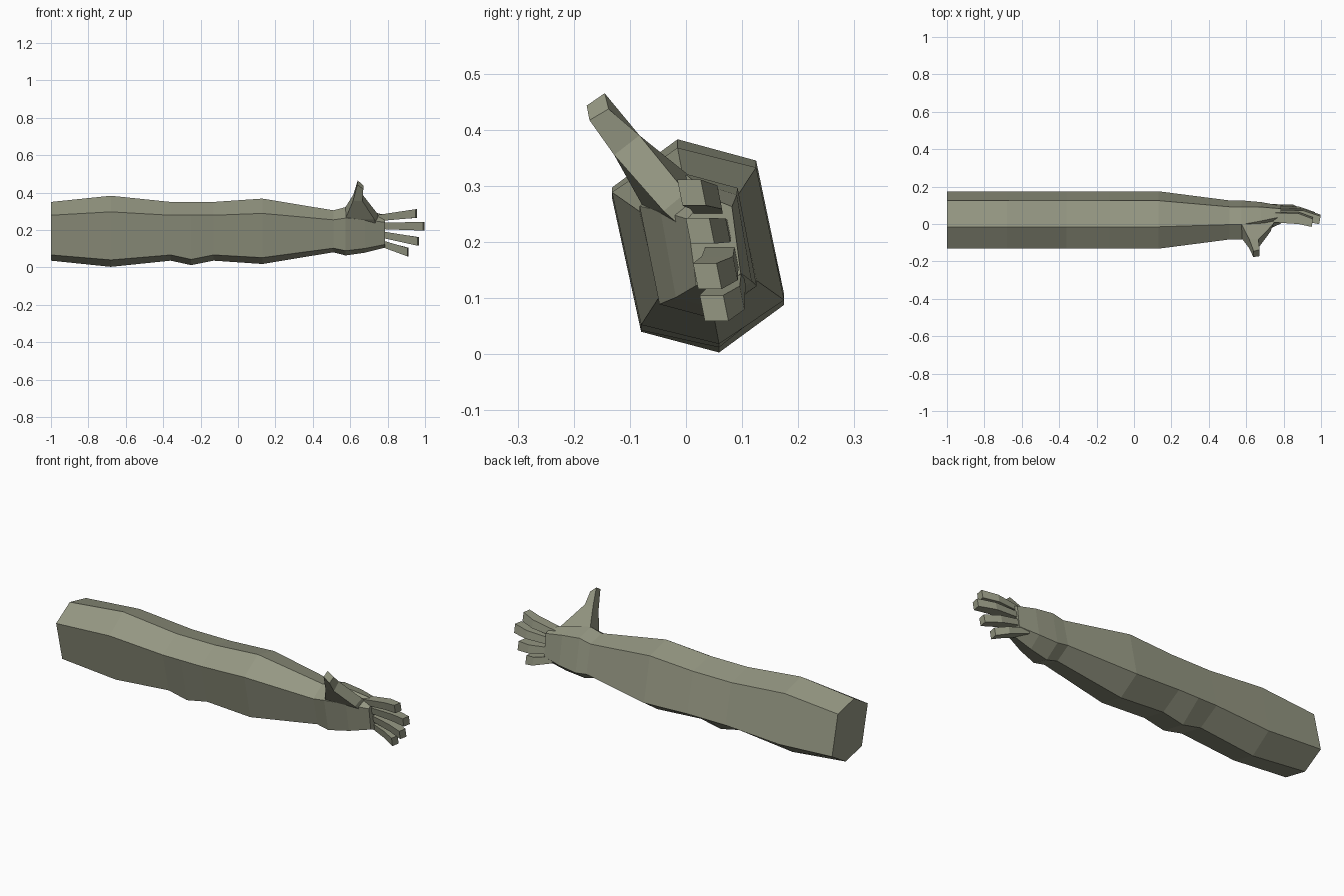
import bpy, bmesh

if "Cube" in bpy.data.objects:
    bpy.data.objects.remove(bpy.data.objects["Cube"])

skin = bpy.data.materials.new("olive_grey")
skin.diffuse_color = (0.30, 0.31, 0.225, 1)
skin.use_nodes = True
skin.node_tree.nodes["Principled BSDF"].inputs["Base Color"].default_value = skin.diffuse_color


def loft(name, rings):
    """Join equal-length rings of points into a closed flat-shaded solid."""
    bm = bmesh.new()
    loops = [[bm.verts.new(p) for p in ring] for ring in rings]
    n = len(loops[0])
    for a, b in zip(loops, loops[1:]):
        for i in range(n):
            j = (i + 1) % n
            bm.faces.new((a[i], a[j], b[j], b[i]))
    bm.faces.new(loops[0])
    bm.faces.new(loops[-1])
    bmesh.ops.recalc_face_normals(bm, faces=bm.faces)
    me = bpy.data.meshes.new(name)
    bm.to_mesh(me)
    bm.free()
    me.materials.append(skin)
    ob = bpy.data.objects.new(name, me)
    bpy.context.collection.objects.link(ob)
    return ob


# Tilted six-sided cross-section, as (y, z) offsets from the arm axis
HEX = [(-0.037, 0.19), (0.103, 0.152), (0.153, -0.105),
       (0.037, -0.19), (-0.102, -0.153), (-0.154, 0.104)]


def hex_ring(x, sy, sz, cy=0.022, cz=0.193, drop=0):
    return [(x, cy + sy * y, cz + sz * z - (drop if i in (3, 4) else 0))
            for i, (y, z) in enumerate(HEX)]


# Arm, wrist and palm in one body
loft("arm_and_palm", [
    hex_ring(-1.0, 1, 0.826),
    hex_ring(-0.68, 1, 1),
    hex_ring(-0.36, 1, 0.826),
    hex_ring(-0.25, 1, 0.826, drop=0.024),   # elbow bump
    hex_ring(-0.13, 1, 0.826),
    hex_ring(0.13, 1, 0.92),
    hex_ring(0.51, 0.68, 0.59),
    hex_ring(0.575, 0.68, 0.68),
    hex_ring(0.68, 0.53, 0.60, 0.036),
    hex_ring(0.785, 0.31, 0.46, 0.05),
])


# Fingers: bent boxes with a tilted cross-section
def finger(name, base, knuckle, tip):
    rings = []
    for (x, y, z), hy, hz in ((base, 0.025, 0.016), (knuckle, 0.028, 0.021),
                              (tip, 0.021, 0.023)):
        rings.append([(x + (hy * 0.35 if (x, y, z) == tip and sy > 0 else 0),
                       y + sy * hy - 0.2 * sz * hz, z + sz * hz)
                      for sy, sz in ((-1, -1), (1, -1), (1, 1), (-1, 1))])
    loft(name, rings)


FINGERS = [("index_finger", 0.95, 0.288, 0.262, 0.010),
           ("middle_finger", 0.99, 0.220, 0.222, 0.025),
           ("ring_finger", 0.96, 0.139, 0.183, 0.038),
           ("little_finger", 0.905, 0.082, 0.140, 0.050)]
for name, tx, tz, bz, ty in FINGERS:
    kx = 0.73 + 0.68 * (tx - 0.73)
    kz = bz + 0.68 * (tz - bz)
    finger(name, (0.73, ty + 0.028, bz), (kx, ty + 0.022, kz), (tx, ty, tz))

# Thumb: broad at the palm, narrowing to a bent tip
loft("thumb", [
    [(0.575, 0.03, 0.29), (0.76, 0.04, 0.26), (0.74, 0.0, 0.22), (0.575, -0.04, 0.22)],
    [(0.575, 0.0, 0.323), (0.745, 0.0, 0.288), (0.73, -0.04, 0.255), (0.575, -0.076, 0.262)],
    [(0.617, -0.083, 0.39), (0.665, -0.083, 0.39), (0.665, -0.128, 0.355), (0.615, -0.128, 0.355)],
    [(0.64, -0.145, 0.465), (0.672, -0.138, 0.437), (0.67, -0.172, 0.417), (0.638, -0.177, 0.443)],
])
